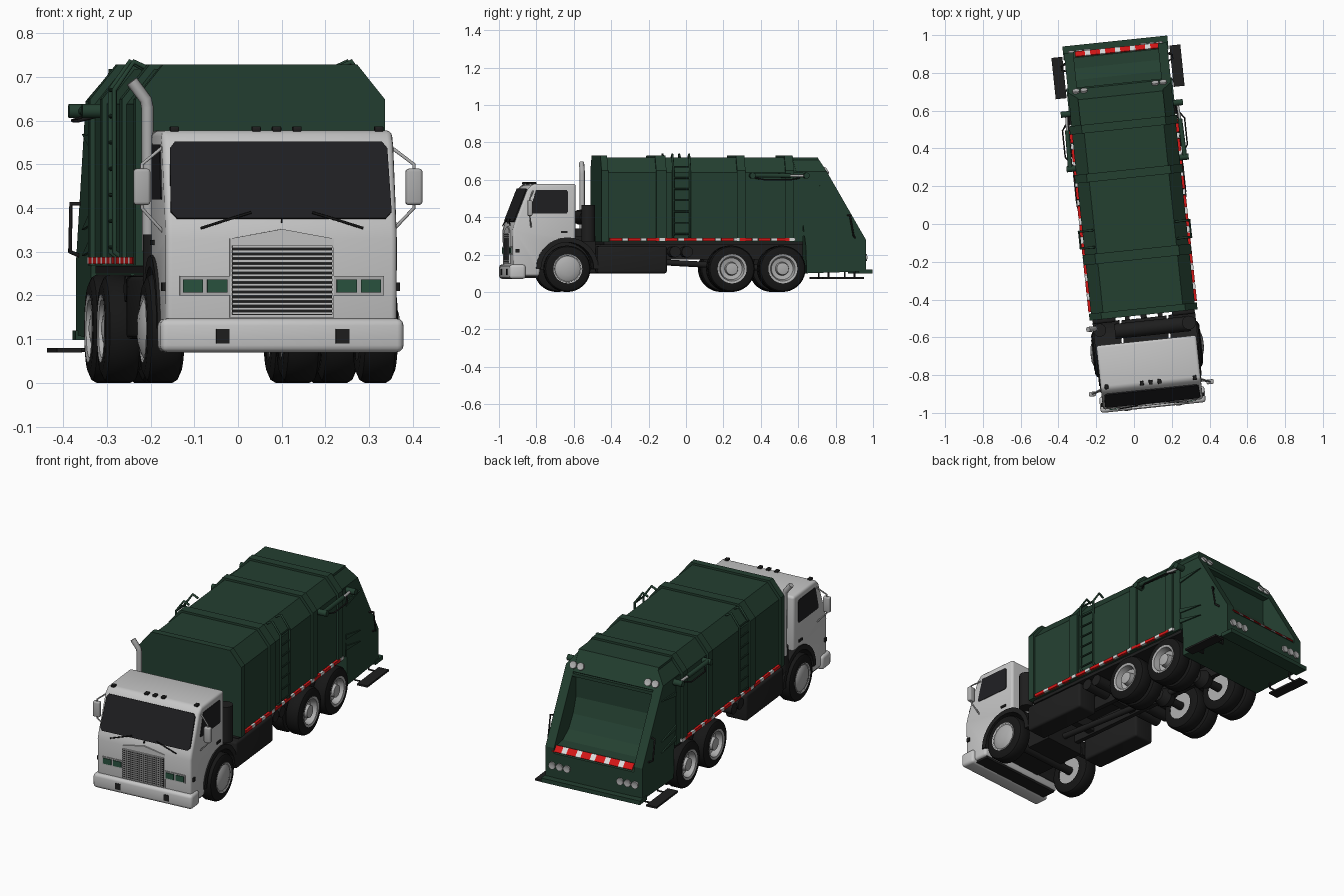
import bpy, bmesh, math
from mathutils import Vector

if "Cube" in bpy.data.objects:
    bpy.data.objects.remove(bpy.data.objects["Cube"])

YAW = math.radians(6)      # the truck stands slightly turned


def material(name, *rgb):
    m = bpy.data.materials.new(name)
    m.diffuse_color = (*rgb, 1)
    m.use_nodes = True
    m.node_tree.nodes["Principled BSDF"].inputs["Base Color"].default_value = m.diffuse_color
    return m


GREEN = material("dark_green", .017, .050, .030)
CAB = material("cab_light_grey", .56, .56, .56)
TIRE = material("tire_black", .008, .008, .008)
FRAME = material("chassis_black", .013, .013, .013)
GLASS = material("glass_dark", .014, .014, .016)
METAL = material("metal_grey", .42, .42, .42)
RED = material("reflector_red", .65, .008, .008)
WHITE = material("reflector_white", .7, .7, .7)
LAMP = material("lamp_green", .022, .085, .05)


def finish(name, bm, mat, smooth=False):
    bmesh.ops.recalc_face_normals(bm, faces=bm.faces[:])
    if smooth:
        for f in bm.faces:
            f.smooth = True
        for e in bm.edges:
            e.smooth = e.calc_face_angle(0) < .6
    me = bpy.data.meshes.new(name)
    bm.to_mesh(me)
    bm.free()
    me.materials.append(mat)
    ob = bpy.data.objects.new(name, me)
    ob.rotation_euler.z = YAW
    bpy.context.collection.objects.link(ob)
    return ob


def prisms(name, items, mat, bevel=0, cuts=()):
    """Each item is (outline points, extrusion vector); cuts are (point, normal)."""
    bm = bmesh.new()
    for pts, vec in items:
        f = bm.faces.new([bm.verts.new(p) for p in pts])
        r = bmesh.ops.extrude_face_region(bm, geom=[f], use_keep_orig=True)
        vs = [g for g in r["geom"] if isinstance(g, bmesh.types.BMVert)]
        bmesh.ops.translate(bm, vec=Vector(vec), verts=vs)
    for co, no in cuts:
        r = bmesh.ops.bisect_plane(bm, geom=bm.verts[:] + bm.edges[:] + bm.faces[:],
                                   plane_co=co, plane_no=no, clear_outer=True)
        ed = [g for g in r["geom_cut"] if isinstance(g, bmesh.types.BMEdge)]
        bmesh.ops.holes_fill(bm, edges=ed)
    bmesh.ops.recalc_face_normals(bm, faces=bm.faces[:])
    if bevel:
        ed = [e for e in bm.edges if e.calc_face_angle(0) > .6]
        bmesh.ops.bevel(bm, geom=ed, offset=bevel, segments=3, profile=.5, affect='EDGES', clamp_overlap=True)
    return finish(name, bm, mat, bool(bevel))


def cuboid(a, b):
    return ([(a[0], a[1], a[2]), (b[0], a[1], a[2]), (b[0], b[1], a[2]), (a[0], b[1], a[2])], (0, 0, b[2] - a[2]))


def box(name, a, b, mat, bevel=0):
    return prisms(name, [cuboid(a, b)], mat, bevel)


def side(pts, x0, x1):
    return ([(x0, y, z) for y, z in pts], (x1 - x0, 0, 0))


def turn(name, origin, direction, prof, mat, seg=36):
    """Lathe (distance, radius) points around a direction."""
    bm = bmesh.new()
    q = Vector(direction).to_track_quat('Z', 'Y')
    vs = [bm.verts.new(Vector(origin) + q @ Vector((r, 0, a))) for a, r in prof]
    ed = [bm.edges.new(p) for p in zip(vs, vs[1:])]
    bmesh.ops.spin(bm, geom=vs + ed, cent=origin, axis=q @ Vector((0, 0, 1)), angle=2 * math.pi, steps=seg, dvec=(0, 0, 0))
    bmesh.ops.remove_doubles(bm, verts=bm.verts[:], dist=1e-5)
    return finish(name, bm, mat, True)


def rod(name, p, q, r, mat, seg=20):
    d = Vector(q) - Vector(p)
    return turn(name, p, d, [(0, 0), (0, r), (d.length, r), (d.length, 0)], mat, seg)


def tube(name, pts, r, mat):
    cu = bpy.data.curves.new(name + "_path", 'CURVE')
    cu.dimensions, cu.bevel_depth, cu.bevel_resolution, cu.use_fill_caps = '3D', r, 2, True
    sp = cu.splines.new('POLY')
    sp.points.add(len(pts) - 1)
    for p, c in zip(sp.points, pts):
        p.co = (*c, 1)
    tmp = bpy.data.objects.new(name + "_path", cu)
    me = bpy.data.meshes.new_from_object(tmp)
    bpy.data.objects.remove(tmp)
    me.materials.clear()
    me.materials.append(mat)
    ob = bpy.data.objects.new(name, me)
    ob.rotation_euler.z = YAW
    bpy.context.collection.objects.link(ob)


def arc(cy, cz, r, a0, a1, n=14):
    return [(cy + r * math.cos(math.radians(a0 + (a1 - a0) * i / n)),
             cz + r * math.sin(math.radians(a0 + (a1 - a0) * i / n))) for i in range(n + 1)]


# --- cargo body with collars ---
def section(w, top, y0, y1, z0=.268):
    half = [(w, z0), (w, top - .08), (w - .064, top)]
    pts = half + [(-x, z) for x, z in reversed(half)]
    return ([(x, y0, z) for x, z in pts], (0, y1 - y0, 0))


prisms("cargo_body", [section(.276, .718, -.478, .6)], GREEN)
prisms("body_collars", [section(.287, .729, a, b) for a, b in
       ((-.484, -.448), (-.19, -.135), (.245, .29), (.505, .55))], GREEN)
box("body_floor", (-.265, -.47, .25), (.265, .6, .2675), FRAME)

# --- tailgate: cheeks, hollow centre, rear ledge ---
cheek = [(.55, .718), (.685, .718), (.938, .28), (.938, .11), (.62, .1), (.615, .25), (.57, .6)]
prisms("tail_cheeks", [side(cheek, s * .225, s * .274) for s in (-1, 1)], GREEN,
       cuts=[((s * .274, 0, .645), (s * .78, 0, .62)) for s in (-1, 1)])
centre = [(.55, .718), (.685, .718), (.742, .618), (.715, .60), (.715, .47), (.745, .39), (.79, .325),
          (.85, .29), (.908, .285), (.94, .252), (.94, .11), (.62, .1), (.615, .25), (.57, .6)]
prisms("tail_hopper", [side(centre, -.226, .226)], GREEN)
box("rear_ledge", (-.279, .9, .098), (.279, .974, .12), GREEN)
box("hopper_lip", (-.226, .70, .595), (.226, .75, .612), GREEN)
slope = Vector((0, .866, .5))
for s in (-1, 1):
    prisms("tail_gussets", [([(s * .272, .60, z), (s * .272, .75, z + d), (s * .272, .60, z + .025)], (s * .009, 0, 0))
                            for z, d in ((.54, .03), (.36, -.01), (.30, -.01))], GREEN)
    for x in (.15, .192, .234):
        turn("rear_lamp", (s * x, .936, .185), (0, 1, 0), [(0, .019), (.012, .019), (.012, .013), (.006, 0)], METAL, 20)
    for x in (.19, .232):
        turn("upper_lamp", (s * x, .725, .645), slope, [(0, .019), (.012, .019), (.012, .013), (.006, 0)], METAL, 20)
    # lift ram, grab handle, side step, ladder
    rod("lift_ram", (s * .305, .33, .625), (s * .30, .53, .622), .012, GREEN)
    rod("lift_ram_rod", (s * .30, .53, .622), (s * .295, .62, .62), .007, METAL)
    for y in (.325, .615):
        rod("ram_pivot", (s * .265, y, .622), (s * .325, y, .622), .016, GREEN)
    tube("ram_hose", [(s * .29, .34, .61), (s * .325, .39, .60), (s * .325, .53, .60), (s * .29, .58, .61)], .004, FRAME)
    tube("grab_handle", [(s * .27, .88, .29), (s * .295, .87, .30), (s * .295, .85, .41), (s * .27, .84, .41)], .005, FRAME)
    box("side_step", (s * .285, .70, .07), (s * .343, .92, .08), FRAME)
    for y in (.74, .88):
        tube("step_hanger", [(s * .30, y, .075), (s * .25, y, .075), (s * .25, y, .11)], .005, FRAME)
    for y in (-.10, -.01):
        tube("ladder_rail", [(s * .275, y, .285), (s * .295, y, .30), (s * .295, y, .67), (s * .25, y, .735), (s * .22, y, .72)], .006, GREEN)
    for i in range(7):
        rod("ladder_rung", (s * .294, -.10, .31 + i * .06), (s * .294, -.01, .31 + i * .06), .005, GREEN, 10)
    # reflective tape along the sill
    for mat, a, b in ((RED, 0, .065), (WHITE, .067, .098)):
        prisms("side_tape", [cuboid((s * .274, -.44 + i * .1 + a, .272), (s * .289, -.44 + i * .1 + b, .288))
                             for i in range(10)], mat)
for mat, a, b in ((RED, 0, .052), (WHITE, .052, .08)):
    prisms("rear_tape", [([(-.216 + i * .08 + x, y, z) for x, y, z in
           ((a, .911, .284), (b, .911, .284), (b, .937, .258), (a, .937, .258))], (0, .004, .004))
           for i in range(6 if mat is RED else 5)], mat)

# --- cab ---
WY, WZ = -.666, .124       # front axle
cab = [(-.955, .085), (-.96, .33), (-.95, .365), (-.878, .55), (-.85, .578), (-.62, .578)] \
    + arc(WY, WZ, .145, 72, 180) + [(-.815, .085)]
prisms("cab_shell", [side(cab, -.266, .266)], CAB, .014)
box("cab_underside", (-.25, -.95, .075), (.25, -.82, .09), FRAME)
box("front_bumper", (-.28, -.977, .07), (.28, -.89, .147), CAB, .016)


def screen(z, off=0):
    return -.95 + (z - .365) * .39 - off


prisms("windscreen", [([(x, screen(z, .001), z) for x, z in
       ((-.24, .375), (.24, .375), (.254, .39), (.25, .535), (.238, .55),
        (-.238, .55), (-.25, .535), (-.254, .39))], (0, -.006, .0025))], GLASS)
box("windscreen_post", (-.0015, -.963, .366), (.0015, -.953, .376), FRAME)
# grille with slats and a peaked hood panel
prisms("hood_panel", [([(x, -.955, z) for x, z in ((-.12, .15), (.12, .15), (.12, .33), (0, .352), (-.12, .33))], (0, -.008, 0))], CAB)
box("grille_back", (-.115, -.967, .155), (.115, -.962, .309), FRAME)
prisms("grille_slats", [cuboid((-.115, -.973, .156 + i * .0109), (.115, -.964, .162 + i * .0109)) for i in range(15)], CAB)
for s in (-1, 1):
    prisms("headlamps", [cuboid((s * a, -.966, .207), (s * b, -.955, .237)) for a, b in ((.126, .172), (.182, .228))], LAMP)
    prisms("headlamp_bezel", [cuboid((s * .12, -.962, .2), (s * .235, -.952, .244))], METAL)
    box("bumper_socket", (s * .122, -.98, .09), (s * .153, -.97, .123), FRAME)
    box("side_marker", (s * .262, -.945, .21), (s * .274, -.925, .23), FRAME)
    tube("wiper", [(s * .187, -.966, .354), (s * .13, -.962, .372), (s * .07, -.955, .39)], .003, TIRE)
    prisms("door_window", [side([(-.868, .425), (-.862, .42), (-.67, .42), (-.662, .43), (-.662, .535), (-.67, .545), (-.835, .545)],
                                s * .262, s * .269)], GLASS)
    box("door_handle", (s * .262, -.70, .315), (s * .272, -.665, .327), FRAME)
    box("mirror", (s * .294, -.885, .407), (s * .332, -.86, .49), METAL, .007)
    tube("mirror_arm", [(s * .262, -.85, .54), (s * .313, -.872, .50), (s * .313, -.872, .40), (s * .262, -.86, .345)], .004, METAL)
    # wheel arches
    ring = arc(WY, WZ, .168, 0, 180) + arc(WY, WZ, .142, 180, 0)
    prisms("front_mudguard", [side(ring, s * .13, s * .273)], FRAME)
for x in (-.235, -.047, 0, .047, .235):
    box("roof_marker", (x - .01, -.855, .575), (x + .01, -.83, .587), FRAME, .003)

# --- wheels ---
TYRE = [(0, .072), (.0, .10), (.008, .118), (.018, .124), (.067, .124), (.077, .118), (.085, .10), (.085, .072)]
for s in (-1, 1):
    turn("front_tire", (s * .203, WY, WZ), (s, 0, 0), TYRE, TIRE)
    turn("front_rim", (s * .203, WY, WZ), (s, 0, 0),
         [(.01, 0), (.01, .078), (.087, .078), (.083, .068), (.088, .06), (.096, .035), (.098, 0)], METAL)
    for y in (.217, .49):
        for x in (.12, .207):
            turn("rear_tire", (s * x, y, WZ), (s, 0, 0), TYRE, TIRE)
        turn("rear_rim", (s * .207, y, WZ), (s, 0, 0),
             [(-.08, 0), (-.08, .078), (.087, .078), (.084, .066), (.05, .058), (.045, .036), (.08, .032), (.086, 0)], METAL)
for y in (WY, .217, .49):
    rod("axle", (-.21, y, WZ), (.21, y, WZ), .022, FRAME)
    if y > 0:
        turn("differential", (-.06, y, WZ), (1, 0, 0), [(0, 0), (.015, .035), (.06, .052), (.105, .035), (.12, 0)], FRAME, 20)

# --- chassis and equipment ---
for s in (-1, 1):
    box("frame_rail", (s * .075, -.9, .175), (s * .10, .64, .255), FRAME)
    box("side_tank", (s * .15, -.505, .1), (s * .272, -.13, .245), FRAME, .012)
    for y in (-.085, -.02):
        rod("air_tank", (s * .12, y, .215), (s * .262, y, .215), .03, FRAME)
prisms("cross_members", [cuboid((-.1, y, .185), (.1, y + .04, .245)) for y in (-.4, -.1, .08, .34, .6)], FRAME)
rod("drive_shaft", (0, -.5, .18), (0, .49, WZ), .016, FRAME)
box("engine", (-.12, -.9, .12), (.12, -.5, .30), FRAME)
rod("intake_duct", (-.16, -.555, .40), (.24, -.555, .40), .04, FRAME)
rod("air_cleaner", (.235, -.55, .27), (.235, -.55, .465), .037, FRAME)
rod("muffler", (-.24, -.54, .2), (-.24, -.54, .34), .035, FRAME)
tube("exhaust_stack", [(-.262, -.53, .30), (-.264, -.53, .63), (-.268, -.53, .648), (-.30, -.53, .69)], .014, METAL)
